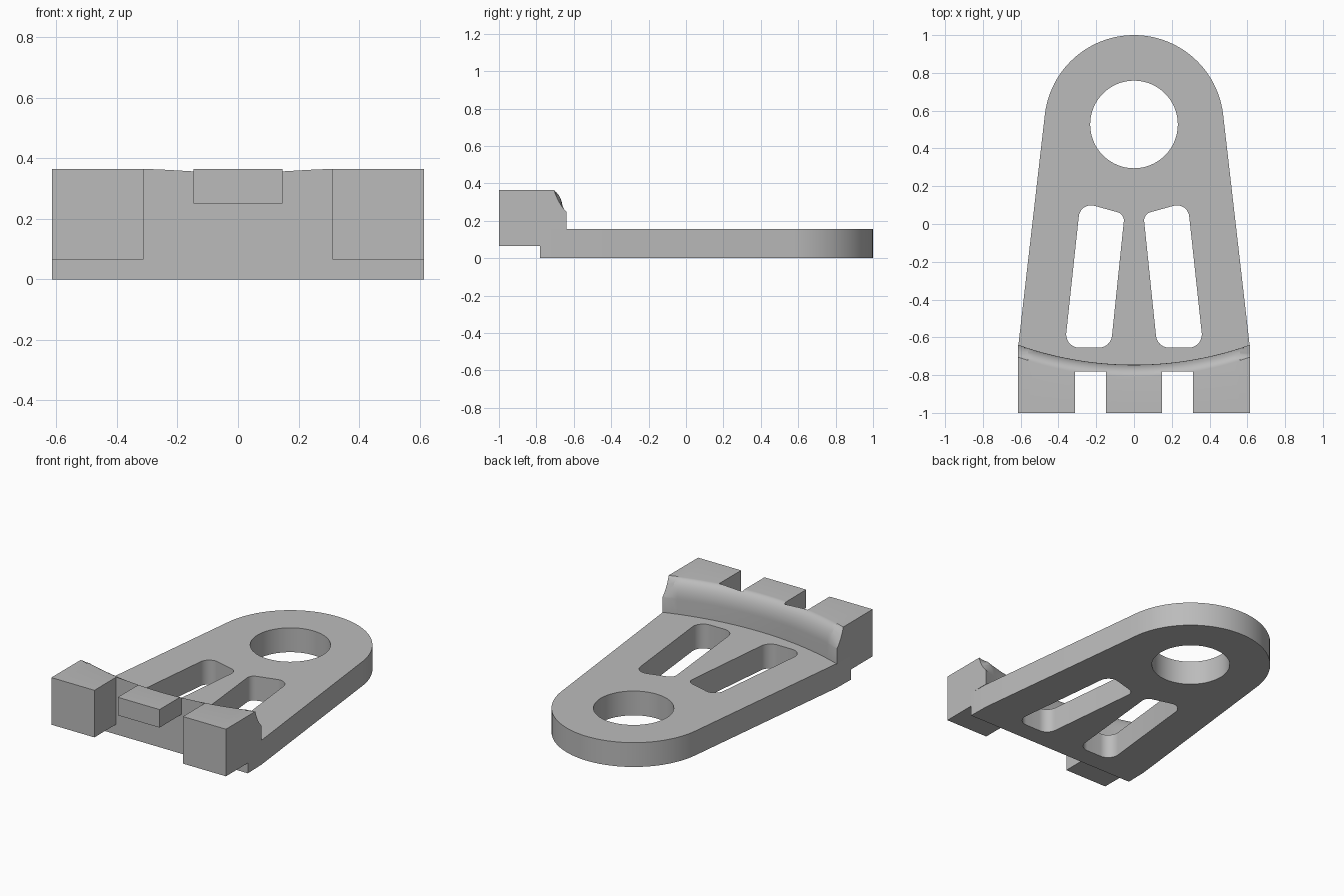
import bpy, bmesh
from math import sin, cos, pi, sqrt, radians, tan
from mathutils import Vector

cube = bpy.data.objects.get("Cube")
if cube:
    bpy.data.objects.remove(cube, do_unlink=True)

grey = bpy.data.materials.new("plain_grey")
grey.use_nodes = True
grey.diffuse_color = (0.5, 0.5, 0.5, 1)
grey.node_tree.nodes["Principled BSDF"].inputs["Base Color"].default_value = (0.5, 0.5, 0.5, 1)

THICK, TOP, LEDGE = 0.155, 0.365, 0.25   # plate top, lug top, start of rounding
WALL, HALF = -0.78, 0.615                # front of the wall, half width
ROUND = 0.065                            # depth of the rounded edge


def finish(name, bm):
    """Weld, orient and shade a finished part."""
    bmesh.ops.remove_doubles(bm, verts=bm.verts, dist=1e-5)
    bmesh.ops.recalc_face_normals(bm, faces=bm.faces)
    mesh = bpy.data.meshes.new(name)
    bm.to_mesh(mesh)
    bm.free()
    mesh.materials.append(grey)
    ob = bpy.data.objects.new(name, mesh)
    bpy.context.collection.objects.link(ob)
    bpy.ops.object.select_all(action='DESELECT')
    ob.select_set(True)
    bpy.context.view_layer.objects.active = ob
    bpy.ops.object.shade_smooth_by_angle(angle=radians(30))


def arc(cx, cy, r, a0, a1, n):
    return [(cx + r * cos(a0 + (a1 - a0) * i / n), cy + r * sin(a0 + (a1 - a0) * i / n))
            for i in range(n + 1)]


def rounded(corners, n=10):
    """Polygon with each (x, y, radius) corner filleted."""
    out = []
    for i, (x, y, r) in enumerate(corners):
        p = Vector((x, y))
        a = (Vector(corners[i - 1][:2]) - p).normalized()
        b = (Vector(corners[(i + 1) % len(corners)][:2]) - p).normalized()
        half = a.angle(b) / 2
        c = p + (a + b).normalized() * (r / sin(half))
        u, v = p + a * (r / tan(half)) - c, p + b * (r / tan(half)) - c
        sweep = pi - 2 * half
        for k in range(n + 1):
            t = k / n
            w = (u * sin((1 - t) * sweep) + v * sin(t * sweep)) / sin(sweep)
            out.append(tuple(c + w))
    return out


# Tapered plate with a round bore and two slots
lean = radians(6.4)
outline = arc(0, 0.525, 0.475, lean, pi - lean, 48)
outline += [(-0.612, -0.64), (-HALF, WALL), (HALF, WALL), (0.612, -0.64)]
slot = rounded([(0.05, 0.052, 0.045), (0.284, 0.117, 0.065),
                (0.367, -0.655, 0.07), (0.123, -0.655, 0.07)])
bore = arc(0, 0.527, 0.232, 0, 2 * pi, 64)[:-1]
curve = bpy.data.curves.new("plate_outline", 'CURVE')
curve.dimensions = '2D'
curve.fill_mode = 'BOTH'
curve.extrude = THICK / 2
for loop in (outline, bore, slot, [(-x, y) for x, y in slot]):
    spline = curve.splines.new('POLY')
    spline.points.add(len(loop) - 1)
    for point, (x, y) in zip(spline.points, loop):
        point.co = (x, y, 0, 1)
    spline.use_cyclic_u = True
helper = bpy.data.objects.new("plate_outline", curve)
bpy.context.collection.objects.link(helper)
bpy.context.view_layer.update()
flat = bpy.data.meshes.new_from_object(helper.evaluated_get(bpy.context.evaluated_depsgraph_get()))
bm = bmesh.new()
bm.from_mesh(flat)
bmesh.ops.translate(bm, verts=bm.verts, vec=(0, 0, THICK / 2))
bpy.data.objects.remove(helper, do_unlink=True)
bpy.data.meshes.remove(flat)
finish("plate", bm)


def section(x, front, floor):
    """Cross-section of the end wall at x, with its curved, rounded back."""
    back = 1.097 - sqrt(1.842 ** 2 - x * x)
    pts = [(front, floor), (WALL, floor)] if front < WALL else []
    pts += [(WALL, THICK), (back, THICK)]
    flare = 0.7 * min(max((abs(x) - 0.56) / 0.055, 0), 1)
    rise = TOP - LEDGE
    for i in range(13):
        t = i / 12 * pi / 2
        d = ROUND * ((1 - flare) * (1 - cos(t)) + flare * sin(t))
        z = LEDGE + rise * ((1 - flare) * sin(t) + flare * (1 - cos(t)))
        y = back - d
        if y < front:
            y = front
            z = LEDGE + rise * sqrt(1 - (1 - (back - front) / ROUND) ** 2)
        pts.append((y, z))
    pts.append((front, max(TOP if y > front else z, z)))
    return pts


def wall_part(name, stations, front, floor):
    """Loft cross-sections along x."""
    bm = bmesh.new()
    rings = [[bm.verts.new((x, y, z)) for y, z in section(x, front, floor)] for x in stations]
    n = len(rings[0])
    for a, b in zip(rings, rings[1:]):
        for i in range(n):
            j = (i + 1) % n
            bm.faces.new((a[i], a[j], b[j], b[i]))
    bm.faces.new(rings[0])
    bm.faces.new(rings[-1])
    finish(name, bm)


def steps(a, b, n):
    return [a + (b - a) * i / n for i in range(n + 1)]


# End wall: outer lugs, plain gaps and the shallow middle lug
for side, s in (("left", 1), ("right", -1)):
    outer = steps(0.312, 0.56, 8) + [HALF]
    wall_part(side + "_lug", [s * x for x in outer], -1, 0.065)
    wall_part(side + "_gap_wall", [s * x for x in steps(0.147, 0.312, 6)], WALL, THICK)
wall_part("middle_lug", steps(-0.147, 0.147, 10), -1, LEDGE)
